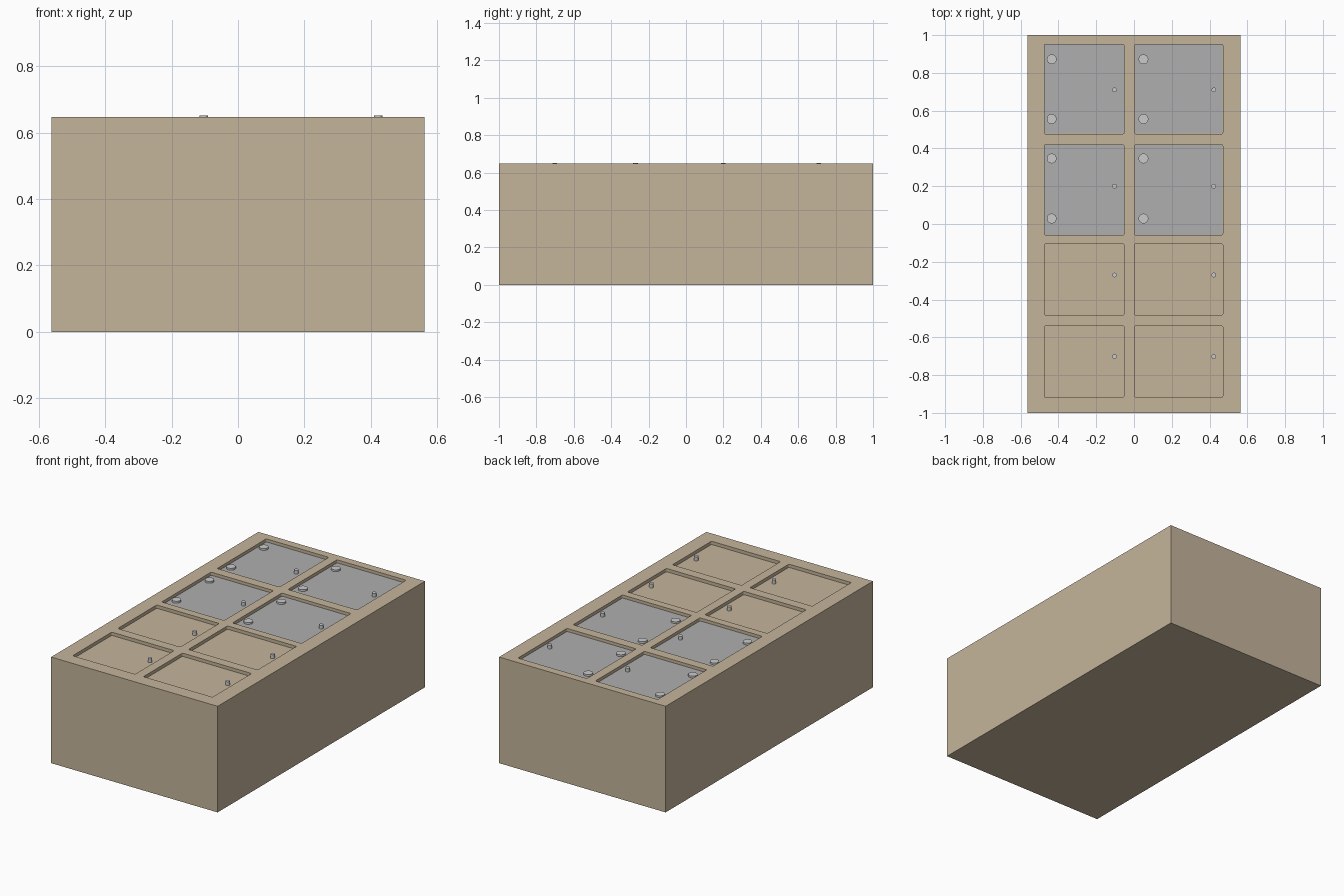
import bpy, bmesh, math

if "Cube" in bpy.data.objects:
    bpy.data.objects.remove(bpy.data.objects["Cube"])

W, L, H = 1.125, 2.0, 0.648          # overall block
FLOOR = 0.628                        # height of the recessed door faces
COLS = [(-0.475, -0.053, -0.103, -0.436), (0.003, 0.47, 0.4225, 0.05)]   # x0, x1, knob x, hinge x
ROWS = [(0.477, 0.951, 0.71, (0.556, 0.872)),                            # y0, y1, knob y, hinge ys
        (-0.058, 0.419, 0.20, (0.029, 0.347)),
        (-0.482, -0.106, -0.27, ()),
        (-0.917, -0.54, -0.702, ())]


def material(name, color):
    m = bpy.data.materials.new(name)
    m.diffuse_color = (*color, 1)
    m.use_nodes = True
    m.node_tree.nodes["Principled BSDF"].inputs["Base Color"].default_value = m.diffuse_color
    return m


wood = material("wood", (0.56, 0.46, 0.33))
glass = material("frosted_glass", (0.43, 0.43, 0.43))


def finish(bm, name, mat=None):
    me = bpy.data.meshes.new(name)
    bm.to_mesh(me)
    bm.free()
    ob = bpy.data.objects.new(name, me)
    bpy.context.collection.objects.link(ob)
    if mat:
        me.materials.append(mat)
    return ob


def add_slab(bm, x0, x1, y0, y1, z0, z1, r=0.007, steps=3):
    """Flat slab with slightly rounded vertical corners."""
    ring = []
    corners = [(x1 - r, y1 - r), (x0 + r, y1 - r), (x0 + r, y0 + r), (x1 - r, y0 + r)]
    for q, (cx, cy) in enumerate(corners):
        for i in range(steps + 1):
            a = math.pi / 2 * (q + i / steps)
            ring.append(bm.verts.new((cx + r * math.cos(a), cy + r * math.sin(a), z0)))
    bottom = bm.faces.new(ring)
    top = bmesh.ops.extrude_face_region(bm, geom=[bottom])["geom"]
    bmesh.ops.translate(bm, vec=(0, 0, z1 - z0),
                        verts=[v for v in top if isinstance(v, bmesh.types.BMVert)])
    bmesh.ops.recalc_face_normals(bm, faces=bm.faces)


def cylinder(name, x, y, z0, z1, r, sides):
    bpy.ops.mesh.primitive_cylinder_add(vertices=sides, radius=r, depth=z1 - z0,
                                        location=(x, y, (z0 + z1) / 2))
    ob = bpy.context.object
    ob.name = name
    bpy.ops.object.shade_smooth_by_angle(angle=math.radians(40))


# Cabinet block
bm = bmesh.new()
bmesh.ops.create_cube(bm, size=1)
for v in bm.verts:
    v.co = (v.co.x * W, v.co.y * L, (v.co.z + 0.5) * H)
body = finish(bm, "cabinet_body", wood)

# Door recesses cut into the top
bm = bmesh.new()
for x0, x1, _, _ in COLS:
    for y0, y1, _, _ in ROWS:
        add_slab(bm, x0, x1, y0, y1, FLOOR, H + 0.1)
cutter = finish(bm, "recess_cutter", wood)
cutter.hide_render = True
cut = body.modifiers.new("recesses", 'BOOLEAN')
cut.operation, cut.solver, cut.object = 'DIFFERENCE', 'EXACT', cutter
bpy.context.view_layer.objects.active = body
bpy.ops.object.modifier_apply(modifier=cut.name)
bpy.data.objects.remove(cutter)

# Knobs, glass panes and hinge discs
for x0, x1, kx, hx in COLS:
    for y0, y1, ky, hinges in ROWS:
        cylinder("door_knob", kx, ky, FLOOR - 0.004, 0.652, 0.0125, 16)
        if hinges:
            bm = bmesh.new()
            e = 0.001
            add_slab(bm, x0 + e, x1 - e, y0 + e, y1 - e, FLOOR - 0.004, FLOOR + 0.002)
            finish(bm, "glass_door", glass)
        for hy in hinges:
            cylinder("hinge_disc", hx, hy, FLOOR - 0.002, 0.641, 0.026, 24)
